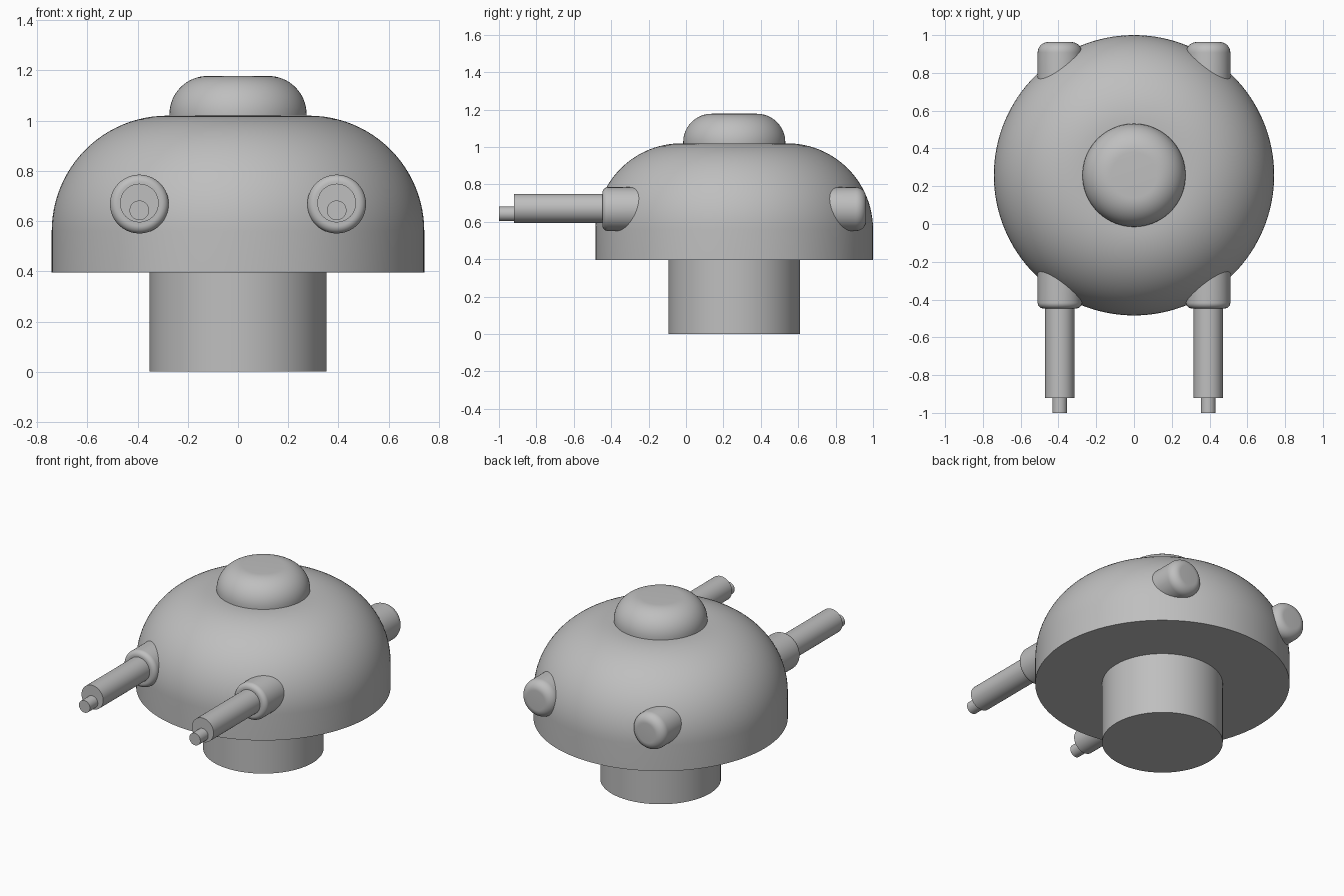
import bpy
import math
from mathutils import Matrix, Vector

cube = bpy.data.objects.get("Cube")
if cube:
    bpy.data.objects.remove(cube, do_unlink=True)

grey = bpy.data.materials.new("plain_grey")
grey.use_nodes = True
colour = (0.52, 0.52, 0.52, 1)
grey.diffuse_color = colour
grey.node_tree.nodes["Principled BSDF"].inputs["Base Color"].default_value = colour

CENTRE_Y = 0.258


def rounded_post(name, base, axis, radius, length, fillet=0.0, sides=64, steps=10):
    """Solid round post with its far rim rounded by a fillet."""
    profile = [(radius, 0.0)]
    if fillet:
        for i in range(steps + 1):
            a = math.pi / 2 * i / steps
            profile.append((radius - fillet + fillet * math.cos(a),
                            length - fillet + fillet * math.sin(a)))
    else:
        profile.append((radius, length))
    verts, faces = [], []
    for r, h in profile:
        for s in range(sides):
            t = 2 * math.pi * s / sides
            verts.append((r * math.cos(t), r * math.sin(t), h))
    for k in range(len(profile) - 1):
        for s in range(sides):
            n = (s + 1) % sides
            a, b = k * sides, (k + 1) * sides
            faces.append((a + s, a + n, b + n, b + s))
    faces.append(tuple(reversed(range(sides))))
    faces.append(tuple(range(len(verts) - sides, len(verts))))

    mesh = bpy.data.meshes.new(name)
    mesh.from_pydata(verts, [], faces)
    turn = Vector(axis).to_track_quat("Z", "Y").to_matrix().to_4x4()
    mesh.transform(Matrix.Translation(base) @ turn)
    mesh.materials.append(grey)
    obj = bpy.data.objects.new(name, mesh)
    bpy.context.collection.objects.link(obj)
    bpy.ops.object.select_all(action="DESELECT")
    obj.select_set(True)
    bpy.context.view_layer.objects.active = obj
    bpy.ops.object.shade_smooth_by_angle(angle=math.radians(35))
    return obj


# Central body
UP, FRONT, BACK = (0, 0, 1), (0, -1, 0), (0, 1, 0)
rounded_post("stem", (0, CENTRE_Y, 0), UP, 0.352, 0.395, sides=96)
rounded_post("dome", (0, CENTRE_Y, 0.395), UP, 0.742, 0.625, 0.46, sides=128, steps=24)
rounded_post("top_cap", (0, CENTRE_Y, 1.02), UP, 0.273, 0.158, 0.152, sides=96, steps=16)

# Mirrored guns in front and knobs behind
for side, sign in (("left", 1), ("right", -1)):
    x = sign * 0.393
    rounded_post(side + "_gun_socket", (x, 0, 0.668), FRONT, 0.117, 0.447, 0.03)
    rounded_post(side + "_gun_barrel", (x, -0.4, 0.672), FRONT, 0.077, 0.52)
    rounded_post(side + "_gun_tip", (x, -0.9, 0.643), FRONT, 0.039, 0.1)
    rounded_post(side + "_back_knob", (x, 0.55, 0.668), BACK, 0.117, 0.413, 0.055)
